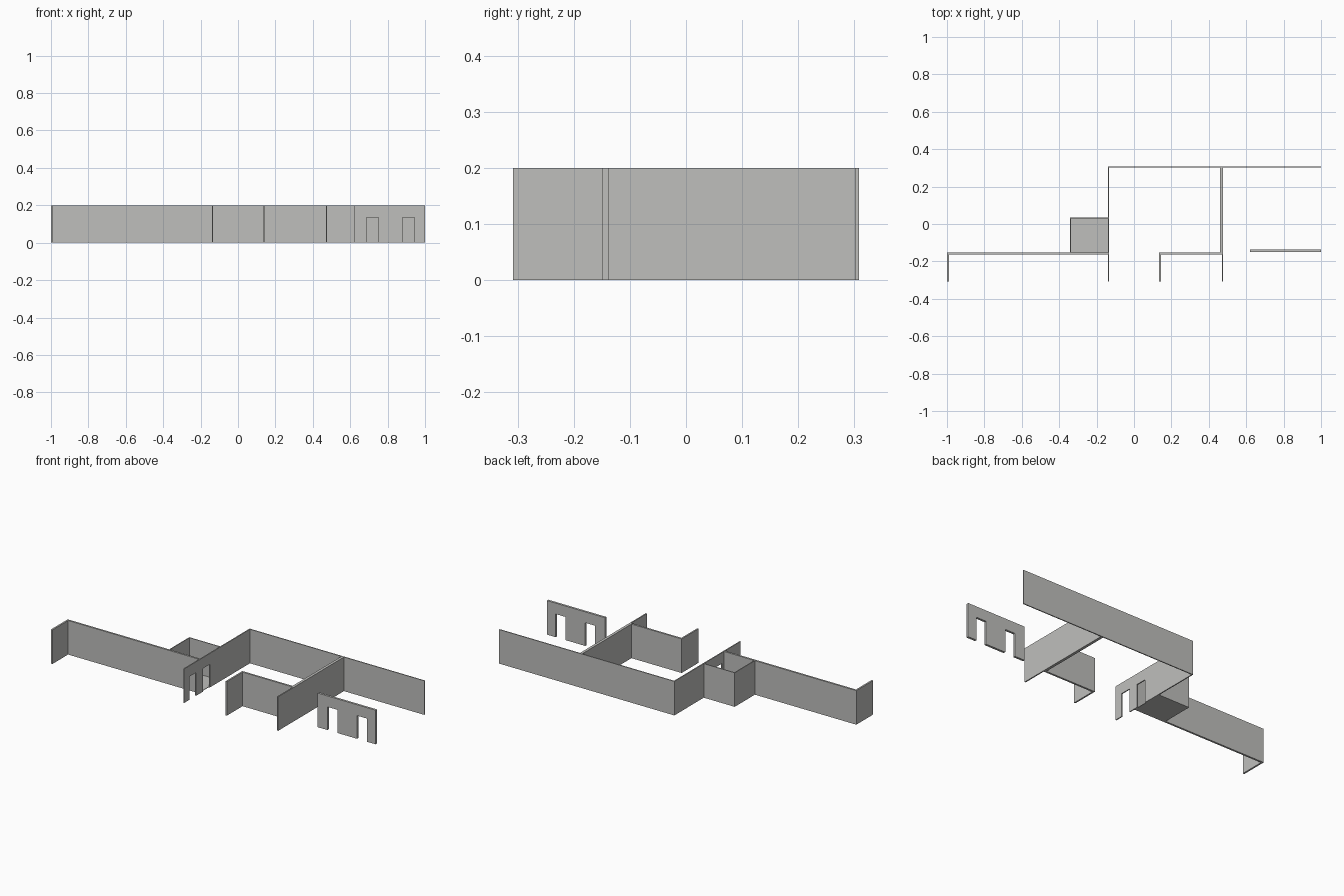
import bpy
import bmesh
from mathutils import Vector

if "Cube" in bpy.data.objects:
    bpy.data.objects.remove(bpy.data.objects["Cube"])

H = 0.2          # wall height
DOOR_H = 0.136   # doorway height
Y0, Y1 = -0.308, 0.308

plaster = bpy.data.materials.new("warm_grey_plaster")
plaster.diffuse_color = (0.52, 0.52, 0.505, 1)
plaster.use_nodes = True
plaster.node_tree.nodes["Principled BSDF"].inputs["Base Color"].default_value = plaster.diffuse_color


def extrude_profile(name, pts, offset):
    """Flat polygon pushed along an offset into a solid."""
    bm = bmesh.new()
    face = bm.faces.new([bm.verts.new(p) for p in pts])
    ext = bmesh.ops.extrude_face_region(bm, geom=[face], use_keep_orig=True)
    bmesh.ops.translate(bm, vec=Vector(offset),
                        verts=[v for v in ext["geom"] if isinstance(v, bmesh.types.BMVert)])
    bmesh.ops.recalc_face_normals(bm, faces=bm.faces)
    mesh = bpy.data.meshes.new(name)
    bm.to_mesh(mesh)
    bm.free()
    mesh.materials.append(plaster)
    obj = bpy.data.objects.new(name, mesh)
    bpy.context.collection.objects.link(obj)
    return obj


def plan_wall(name, pts, height=H):
    """Wall from its floor-plan outline."""
    return extrude_profile(name, [(x, y, 0) for x, y in pts], (0, 0, height))


def rect(x0, x1, y0, y1):
    return [(x0, y0), (x1, y0), (x1, y1), (x0, y1)]


def door_wall(name, a, b, doors, place, offset):
    """Wall from its elevation, with doorways open at the floor."""
    outline = [(a, 0)]
    for d0, d1 in doors:
        outline += [(d0, 0), (d0, DOOR_H), (d1, DOOR_H), (d1, 0)]
    outline += [(b, 0), (b, H), (a, H)]
    return extrude_profile(name, [place(u, z) for u, z in outline], offset)


# Long rear wall
plan_wall("rear_wall", rect(-0.134, 1.0, 0.302, Y1))

# Cross wall with two doorways
door_wall("hall_door_wall", Y0, Y1, [(-0.261, -0.197), (-0.134, -0.070)],
          lambda u, z: (-0.140, u, z), (0.006, 0, 0))

# Left wing wall with its short return at the end
plan_wall("left_wing_wall", [(-1, Y0), (-0.99, Y0), (-0.99, -0.163), (-0.14, -0.163),
                             (-0.14, -0.152), (-1, -0.152)])

# Small closet behind the left wing: two walls and a floor
plan_wall("closet_walls", [(-0.341, -0.152), (-0.336, -0.152), (-0.336, 0.030),
                           (-0.14, 0.030), (-0.14, 0.035), (-0.341, 0.035)])
plan_wall("closet_floor", rect(-0.336, -0.14, -0.152, 0.030), 0.003)

# Middle room: front wall with return, and thick dividing wall with thin front end
plan_wall("middle_front_wall", [(0.135, Y0), (0.144, Y0), (0.144, -0.163), (0.47, -0.163),
                                (0.47, -0.152), (0.135, -0.152)])
plan_wall("dividing_wall", [(0.47, Y0), (0.477, Y0), (0.477, 0.302), (0.461, 0.302),
                            (0.461, -0.152), (0.47, -0.152)])

# Free-standing right wall with two doorways
door_wall("right_door_wall", 0.621, 1.0, [(0.686, 0.751), (0.879, 0.943)],
          lambda u, z: (u, -0.150, z), (0, 0.013, 0))
